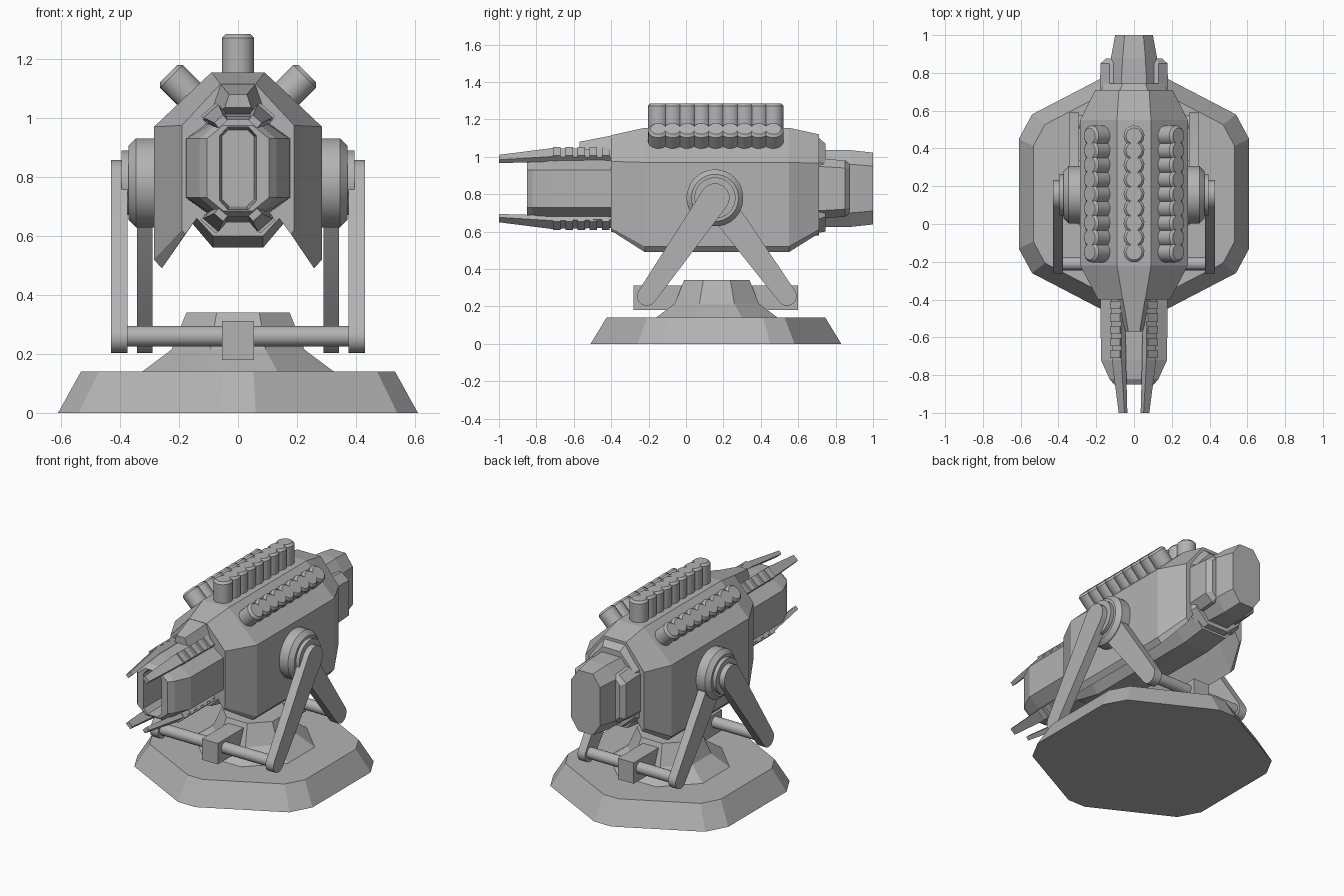
import bpy, bmesh, math
from mathutils import Vector

if "Cube" in bpy.data.objects:
    bpy.data.objects.remove(bpy.data.objects["Cube"])

grey = bpy.data.materials.new("grey")
grey.diffuse_color = (0.45, 0.45, 0.45, 1)
grey.use_nodes = True
grey.node_tree.nodes["Principled BSDF"].inputs["Base Color"].default_value = grey.diffuse_color


def finish(name, bm, smooth=False):
    bmesh.ops.recalc_face_normals(bm, faces=bm.faces)
    me = bpy.data.meshes.new(name)
    bm.to_mesh(me)
    bm.free()
    ob = bpy.data.objects.new(name, me)
    bpy.context.collection.objects.link(ob)
    me.materials.append(grey)
    if smooth:
        bpy.context.view_layer.objects.active = ob
        ob.select_set(True)
        bpy.ops.object.shade_smooth_by_angle(angle=math.radians(35))
        ob.select_set(False)
    return ob


def loft(bm, rings):
    """Bridge equal-length rings of 3D points and cap both ends."""
    vs = [[bm.verts.new(p) for p in r] for r in rings]
    n = len(vs[0])
    for a, b in zip(vs, vs[1:]):
        for i in range(n):
            j = (i + 1) % n
            bm.faces.new((a[i], a[j], b[j], b[i]))
    bm.faces.new(vs[0])
    bm.faces.new(vs[-1])


def mirrored(half, y):
    """Closed ring at y from a half profile of (x, z)."""
    return [(x, y, z) for x, z in half] + [(-x, y, z) for x, z in reversed(half)]


def octa(y, hx, hz, tx, sz, zc=0.83):
    """Chamfered rectangle ring: tx = flat half width, sz = flat half height."""
    return mirrored([(tx, zc + hz), (hx, zc + sz), (hx, zc - sz), (tx, zc - hz)], y)


def tube(bm, a, b, r, bevel=0.0, seg=18):
    """Capped cylinder from a to b with a chamfered far end."""
    a, b = Vector(a), Vector(b)
    d = (b - a).normalized()
    u = d.orthogonal().normalized()
    v = d.cross(u)
    stations = [(a, r), (b - d * bevel, r), (b, r - bevel)] if bevel else [(a, r), (b, r)]
    loft(bm, [[c + (u * math.cos(t) + v * math.sin(t)) * q
               for t in (2 * math.pi * i / seg for i in range(seg))] for c, q in stations])


def box(bm, x0, x1, y0, y1, z0, z1):
    loft(bm, [[(x0, y, z0), (x1, y, z0), (x1, y, z1), (x0, y, z1)] for y in (y0, y1)])


# Base slab: hexagon with clipped corners
quarter = [(0.06, 0.67), (0.54, 0.42), (0.61, 0.29)]
right = quarter + [(x, -y) for x, y in reversed(quarter)]
outline = right + [(-x, y) for x, y in reversed(right)]
bm = bmesh.new()
loft(bm, [[(x * s, 0.16 + y * s, z) for x, y in outline] for s, z in ((1, 0), (0.873, 0.14))])
finish("base_slab", bm)

# Pedestal: stepped octagonal cone
bm = bmesh.new()
rings = []
for r, z in ((0.325, 0.14), (0.225, 0.215), (0.175, 0.34)):
    R = r / math.cos(math.pi / 8)
    rings.append([(R * math.cos(math.pi * (2 * i + 1) / 8),
                   0.165 + R * math.sin(math.pi * (2 * i + 1) / 8), z) for i in range(8)])
loft(bm, rings)
finish("pedestal", bm)

# Cross rods and the brackets that hold them
for name, y, hx, y0, y1 in (("front", -0.21, 0.40, -0.28, 0.02), ("rear", 0.54, 0.32, 0.32, 0.60)):
    bm = bmesh.new()
    tube(bm, (-hx, y, 0.26), (hx, y, 0.26), 0.035)
    finish(name + "_rod", bm, True)
    bm = bmesh.new()
    box(bm, -0.055, 0.055, y0, y1, 0.18, 0.312)
    finish(name + "_bracket", bm)


def leg(name, x0, x1, foot_y):
    """Tapered rounded bar from the pivot down to a rod."""
    top, foot = Vector((0.155, 0.78)), Vector((foot_y, 0.255))
    d = top - foot
    a = math.atan2(d.y, d.x)
    pts = []
    for c, r, start in ((top, 0.078, a - math.pi / 2), (foot, 0.052, a + math.pi / 2)):
        for i in range(9):
            t = start + math.pi * i / 8
            pts.append((c.x + r * math.cos(t), c.y + r * math.sin(t)))
    bm = bmesh.new()
    loft(bm, [[(x, y, z) for y, z in pts] for x in (x0, x1)])
    finish(name, bm, True)


# Support legs and pivot discs
for side, s in (("right", 1), ("left", -1)):
    leg("front_leg_" + side, s * 0.375, s * 0.43, -0.21)
    leg("rear_leg_" + side, s * 0.29, s * 0.342, 0.54)
    bm = bmesh.new()
    tube(bm, (s * 0.2, 0.155, 0.78), (s * 0.372, 0.155, 0.78), 0.152, 0.026, 28)
    tube(bm, (s * 0.36, 0.155, 0.78), (s * 0.395, 0.155, 0.78), 0.11, 0, 28)
    finish("pivot_" + side, bm, True)

# Main hull with side skirts
full = [(0.09, 1.155), (0.285, 0.97), (0.285, 0.52), (0.258, 0.49), (0.17, 0.66), (0.085, 0.56)]
bm = bmesh.new()
loft(bm, [
    mirrored([(0.06, 1.115), (0.19, 0.975), (0.19, 0.62), (0.18, 0.605), (0.14, 0.66), (0.085, 0.60)], -0.40),
    mirrored(full, -0.22),
    mirrored(full, 0.55),
    mirrored([(0.08, 1.12), (0.205, 0.965), (0.205, 0.61), (0.19, 0.59), (0.15, 0.66), (0.085, 0.58)], 0.71)])
finish("hull", bm)

# Hull spine: front beak and rear cap
bm = bmesh.new()
loft(bm, [mirrored(h, y) for h, y in (
    ([(0.03, 1.08), (0.045, 1.035)], -0.57),
    ([(0.06, 1.115), (0.10, 1.0)], -0.39))])
loft(bm, [mirrored(h, y) for h, y in (
    ([(0.08, 1.12), (0.18, 0.98), (0.18, 0.66), (0.08, 0.59)], 0.69),
    ([(0.06, 1.07), (0.16, 0.96), (0.16, 0.68), (0.07, 0.60)], 0.745))])
finish("spine_ends", bm)

# Barrel shroud with a recessed slot opening
bm = bmesh.new()
loft(bm, [octa(-0.38, 0.178, 0.185, 0.06, 0.10),
          octa(-0.72, 0.175, 0.175, 0.06, 0.10),
          octa(-0.82, 0.13, 0.165, 0.055, 0.10),
          octa(-0.85, 0.105, 0.145, 0.05, 0.10),
          octa(-0.85, 0.062, 0.14, 0.035, 0.11),
          octa(-0.55, 0.055, 0.13, 0.03, 0.105)])
finish("barrel", bm)

# Rear exhaust block, side cheeks first
bm = bmesh.new()
loft(bm, [octa(0.68, 0.18, 0.165, 0.13, 0.12), octa(0.85, 0.178, 0.15, 0.13, 0.11),
          octa(0.875, 0.15, 0.13, 0.12, 0.10)])
finish("exhaust_cheeks", bm)
bm = bmesh.new()
loft(bm, [octa(0.70, 0.135, 0.205, 0.07, 0.13), octa(0.88, 0.122, 0.205, 0.06, 0.13),
          octa(1.0, 0.10, 0.192, 0.05, 0.12)])
finish("exhaust", bm)


def slanted(y, cx, cz, w, t, up):
    """Tilted rectangle ring lying along a barrel chamfer."""
    ring = []
    for a, b in ((-1, -1), (1, -1), (1, 1), (-1, 1)):
        x = cx + (a * w * 0.75 + b * t * 0.66)
        z = cz + (-a * w * 0.66 + b * t * 0.75)
        ring.append((x, y, z if up else 1.66 - z))
    return ring


# Four muzzle prongs with raised ribs
for up in (True, False):
    for s in (1, -1):
        bm = bmesh.new()
        loft(bm, [slanted(-0.38, 0.083, 1.005, 0.034, 0.016, up),
                  slanted(-0.72, 0.08, 1.01, 0.034, 0.018, up),
                  slanted(-1.0, 0.058, 0.988, 0.02, 0.012, up)])
        for i in range(5):
            y = -0.41 - 0.065 * i
            loft(bm, [slanted(y, 0.086, 1.012, 0.034, 0.022, up),
                      slanted(y - 0.04, 0.086, 1.012, 0.034, 0.022, up)])
        for v in bm.verts:
            v.co.x *= s
        finish(f"{'upper' if up else 'lower'}_prong_{'right' if s > 0 else 'left'}", bm)

# Three rows of overlapping canisters
for name, a, b in (("centre", (0, 1.10), (0, 1.285)),
                   ("right", (0.09, 1.005), (0.235, 1.15)),
                   ("left", (-0.09, 1.005), (-0.235, 1.15))):
    bm = bmesh.new()
    for i in range(9):
        y = -0.148 + 0.0768 * i
        tube(bm, (a[0], y, a[1]), (b[0], y, b[1]), 0.055, 0.013)
    finish("canisters_" + name, bm, True)
